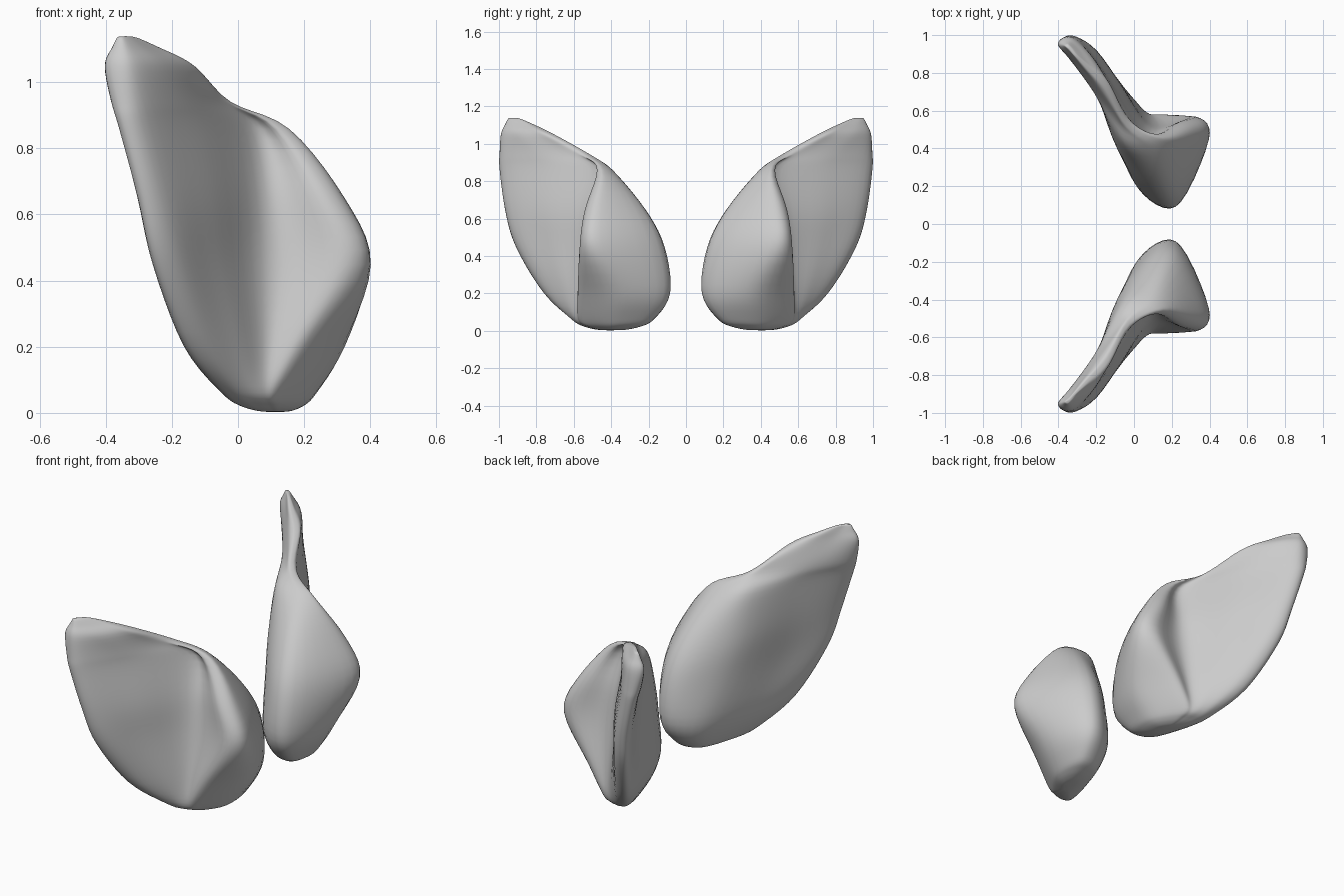
import bpy, bmesh
from mathutils import Vector

if "Cube" in bpy.data.objects:
    bpy.data.objects.remove(bpy.data.objects["Cube"])

# Horizontal sections of one ear: rear tip, outer blade, fold groove, front lobe, inner side
SECTIONS = [
    (0.06, [(-.05, .575), (-.015, .61), (.035, .60), (.08, .58), (.13, .55), (.235, .38), (.2, .185), (.07, .21), (-.01, .40)]),
    (0.20, [(-.165, .73), (-.10, .75), (.0, .66), (.09, .57), (.2, .568), (.325, .36), (.22, .09), (.03, .175), (-.10, .49)]),
    (0.45, [(-.26, .885), (-.18, .89), (-.06, .73), (.10, .53), (.33, .57), (.4, .45), (.21, .115), (-.025, .275), (-.17, .66)]),
    (0.65, [(-.305, .935), (-.23, .95), (-.085, .76), (.085, .505), (.26, .542), (.32, .455), (.165, .215), (-.065, .36), (-.20, .70)]),
    (0.86, [(-.36, .955), (-.285, .98), (-.125, .76), (.04, .475), (.12, .475), (.155, .445), (.08, .395), (-.07, .43), (-.22, .72)]),
    (0.94, [(-.385, .955), (-.305, .988), (-.165, .81), (-.06, .61), (-.03, .555), (-.025, .525), (-.045, .51), (-.10, .565), (-.26, .765)]),
    (1.05, [(-.405, .95), (-.335, .99), (-.245, .915), (-.165, .80), (-.135, .75), (-.135, .72), (-.155, .705), (-.205, .74), (-.305, .85)]),
]
BOTTOM = Vector((.12, .40, 0))
TOP = Vector((-.355, .94, 1.142))
AROUND, UP = 6, 5


def spline(a, b, c, d, t):
    return 0.5 * (2*b + (c-a)*t + (2*a - 5*b + 4*c - d)*t*t + (3*b - a - 3*c + d)*t**3)


def smooth_ring(pts):
    n = len(pts)
    return [spline(pts[i-1], pts[i], pts[(i+1) % n], pts[(i+2) % n], k/AROUND)
            for i in range(n) for k in range(AROUND)]


def shrink(ring, centre, amount, z):
    return [Vector((*p.lerp(centre, amount).xy, z)) for p in ring]


# Smooth the sections around, and round off both ends
rings = [smooth_ring([Vector((x, y, z)) for x, y in pts]) for z, pts in SECTIONS]
low, high = rings[0], rings[-1]
rings = [shrink(low, BOTTOM, .7, .004), shrink(low, BOTTOM, .35, .02)] + rings
rings += [shrink(high, TOP, .48, 1.105), shrink(high, TOP, .8, 1.137)]

# Smooth between the sections
levels = []
last = len(rings) - 1
for i in range(last):
    four = [rings[max(i-1, 0)], rings[i], rings[i+1], rings[min(i+2, last)]]
    for k in range(UP):
        levels.append([spline(*p, k/UP) for p in zip(*four)])
levels.append(rings[-1])

# Skin the ear
bm = bmesh.new()
grid = [[bm.verts.new(p) for p in ring] for ring in levels]
n = len(grid[0])
for lower, upper in zip(grid, grid[1:]):
    for j in range(n):
        bm.faces.new((lower[j-1], lower[j], upper[j], upper[j-1]))
for ring, tip in ((grid[0], BOTTOM), (grid[-1], TOP)):
    v = bm.verts.new(tip)
    for j in range(n):
        bm.faces.new((ring[j-1], ring[j], v))
for _ in range(2):
    bmesh.ops.smooth_vert(bm, verts=bm.verts, factor=0.4, use_axis_x=True, use_axis_y=True, use_axis_z=True)
bmesh.ops.recalc_face_normals(bm, faces=bm.faces)
mesh = bpy.data.meshes.new("ears")
bm.to_mesh(mesh)
bm.free()
mesh.shade_smooth()
ears = bpy.data.objects.new("ears", mesh)
bpy.context.collection.objects.link(ears)

# Second ear mirrored across the middle
mirror = ears.modifiers.new("mirror", 'MIRROR')
mirror.use_axis = (False, True, False)
mirror.use_mirror_merge = False
